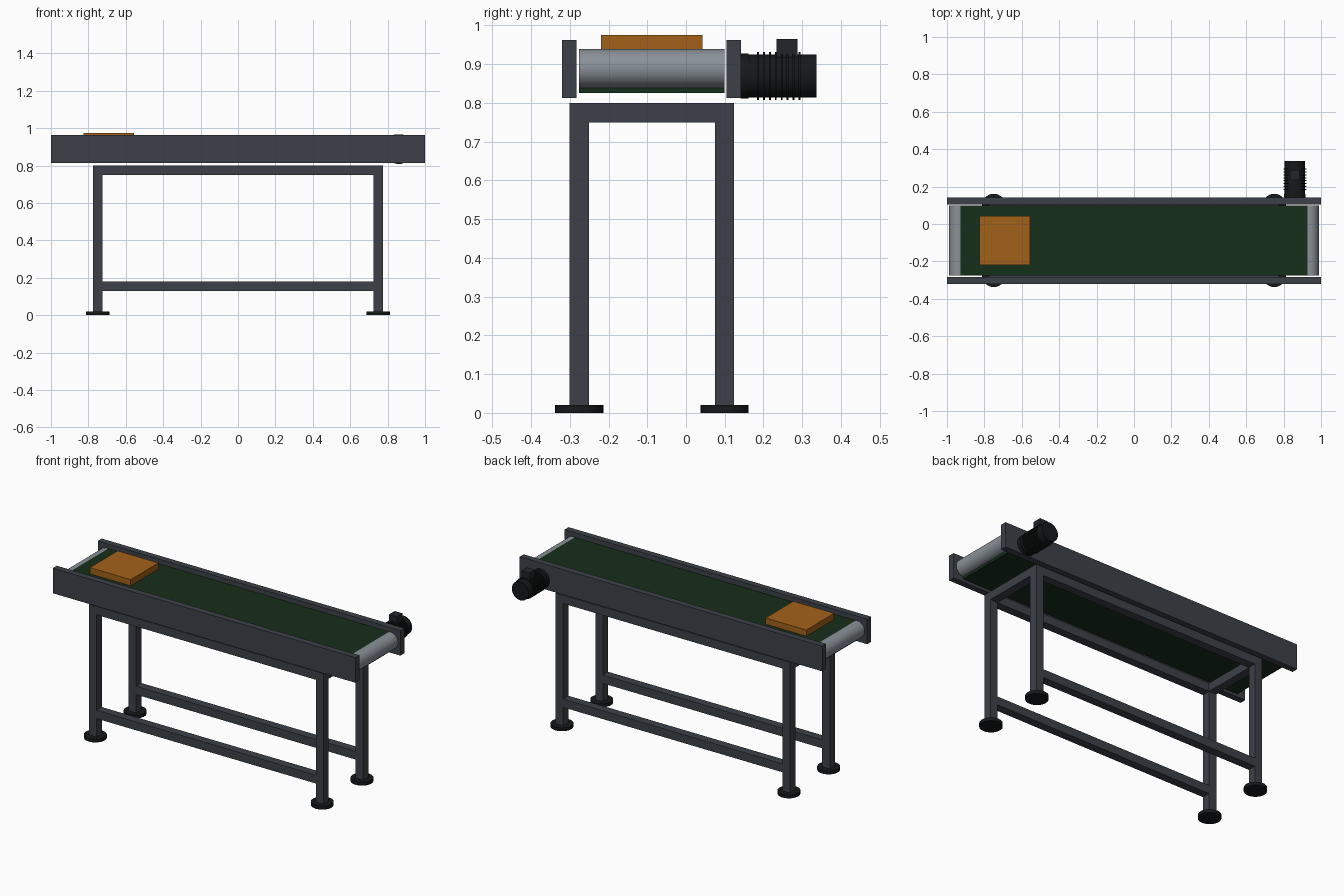
import bpy
import math

if "Cube" in bpy.data.objects:
    bpy.data.objects.remove(bpy.data.objects["Cube"])


def mat(name, rgb):
    m = bpy.data.materials.new(name)
    m.diffuse_color = (*rgb, 1)
    m.use_nodes = True
    m.node_tree.nodes["Principled BSDF"].inputs["Base Color"].default_value = m.diffuse_color
    return m


STEEL = mat("painted_steel", (0.045, 0.052, 0.065))
BLACK = mat("black", (0.008, 0.009, 0.010))
BELT = mat("belt_green", (0.008, 0.028, 0.010))
ROLL = mat("roller_metal", (0.25, 0.28, 0.31))
CARD = mat("cardboard", (0.36, 0.12, 0.01))
DARK = mat("dark_metal", (0.015, 0.019, 0.024))


def box(name, x, y, z, m):
    """Box from (min, max) ranges."""
    bpy.ops.mesh.primitive_cube_add(size=1, location=[sum(r) / 2 for r in (x, y, z)])
    o = bpy.context.object
    o.scale = [r[1] - r[0] for r in (x, y, z)]
    bpy.ops.object.transform_apply(location=False, rotation=False, scale=True)
    o.name = name
    o.data.materials.append(m)
    return o


def cyl(name, r, start, length, m, along_y=True, sides=32):
    """Cylinder from a start point running along +y or +z."""
    x, y, z = start
    loc = (x, y + length / 2, z) if along_y else (x, y, z + length / 2)
    rot = (math.pi / 2, 0, 0) if along_y else (0, 0, 0)
    bpy.ops.mesh.primitive_cylinder_add(vertices=sides, radius=r, depth=length,
                                        location=loc, rotation=rot)
    o = bpy.context.object
    o.name = name
    o.data.materials.append(m)
    bpy.ops.object.shade_smooth_by_angle(angle=math.radians(30))
    return o


LEG_X, FRONT_Y, BACK_Y, H = 0.75, -0.2755, 0.0995, 0.025

# Conveyor bed: belt and side rails
box("belt", (-0.94, 0.94), (-0.276, 0.1), (0.825, 0.938), BELT)
for side, y in (("front", -0.3015), ("back", 0.1232)):
    box(side + "_rail", (-1, 1), (y - 0.0187, y + 0.0187), (0.813, 0.963), STEEL)

# End rollers
for side, s in (("left", -1), ("right", 1)):
    cyl(side + "_roller", 0.05, (s * 0.938, -0.276, 0.889), 0.375, ROLL, sides=48)

# Stand: legs, feet and beams
for side, y in (("front", FRONT_Y), ("back", BACK_Y)):
    yr = (y - H, y + H)
    for end, s in (("left", -1), ("right", 1)):
        x = s * LEG_X
        box(f"{side}_{end}_leg", (x - H, x + H), yr, (0.005, 0.8), STEEL)
        cyl(f"{side}_{end}_foot", 0.062, (x, y, 0), 0.02, BLACK, along_y=False)
    inner = (-LEG_X + H, LEG_X - H)
    box(side + "_top_beam", inner, yr, (0.75, 0.8), STEEL)
    box(side + "_lower_beam", inner, yr, (0.13, 0.18), STEEL)
for end, s in (("left", -1), ("right", 1)):
    x = s * LEG_X
    box(end + "_cross_beam", (x - H, x + H), (FRONT_Y + H, BACK_Y - H), (0.75, 0.8), STEEL)

# Drive motor with flange, cooling fins and terminal box
MX, MZ = 0.86, 0.87
cyl("motor_flange", 0.058, (MX, 0.141, MZ), 0.02, BLACK)
cyl("motor_body", 0.0555, (MX, 0.155, MZ), 0.182, BLACK)
for i in range(8):
    cyl(f"motor_fin_{i + 1}", 0.062, (MX, 0.183 + i * 0.0154, MZ), 0.005, BLACK)
box("terminal_box", (MX - 0.026, MX + 0.026), (0.234, 0.288), (0.905, 0.965), DARK)

# Carton riding on the belt
box("carton", (-0.825, -0.555), (-0.22, 0.042), (0.937, 0.975), CARD)
